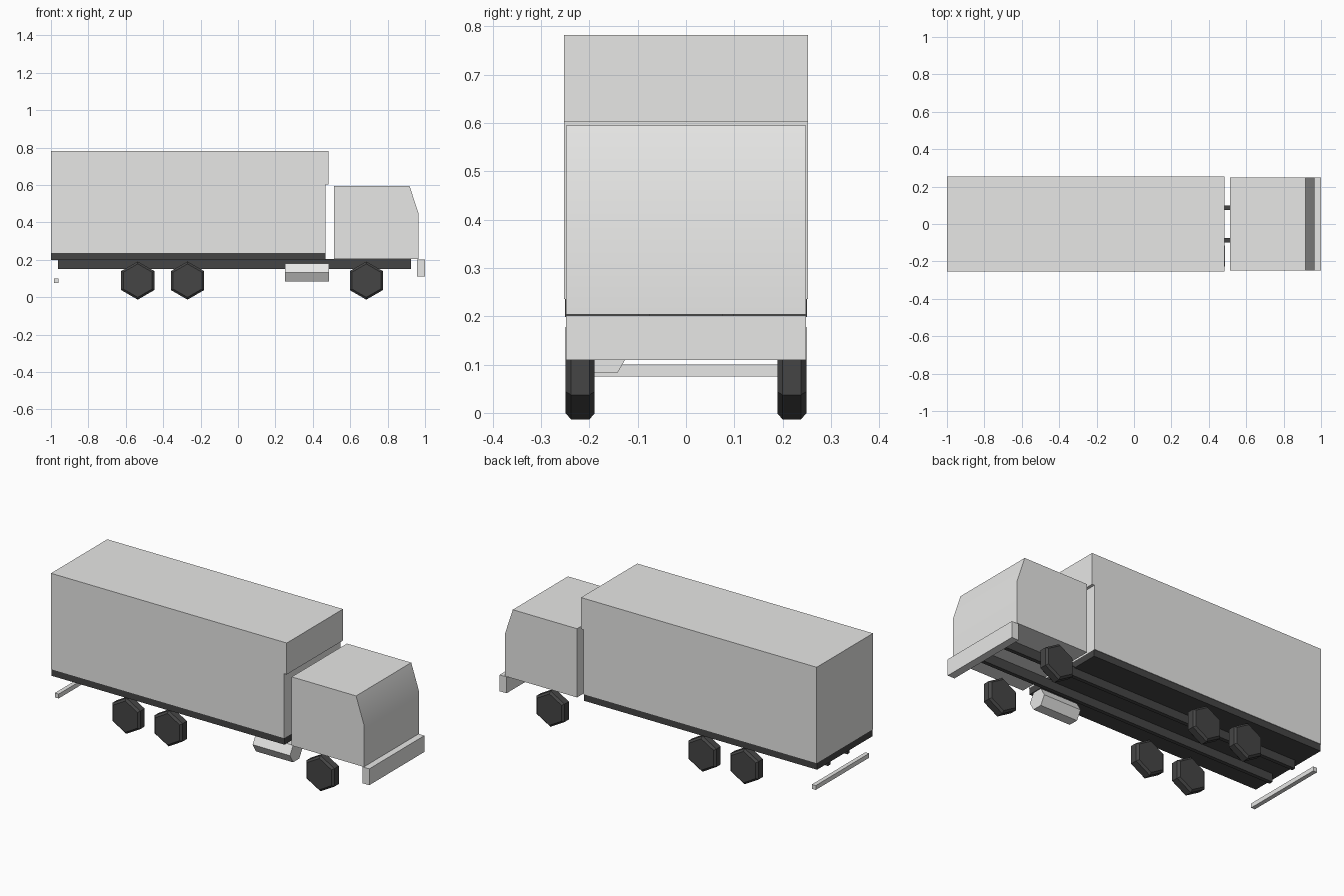
import bpy
import bmesh
import math
from mathutils import Matrix, Vector

cube = bpy.data.objects.get("Cube")
if cube:
    bpy.data.objects.remove(cube, do_unlink=True)


def material(name, rgb):
    m = bpy.data.materials.new(name)
    m.use_nodes = True
    color = (*rgb, 1)
    m.diffuse_color = color
    m.node_tree.nodes["Principled BSDF"].inputs["Base Color"].default_value = color
    return m


GREY = material("light grey paint", (0.8, 0.8, 0.79))
DARK = material("dark rubber and steel", (0.06, 0.06, 0.06))


def finish(name, bm, mat):
    bmesh.ops.recalc_face_normals(bm, faces=bm.faces)
    mesh = bpy.data.meshes.new(name)
    bm.to_mesh(mesh)
    bm.free()
    mesh.materials.append(mat)
    ob = bpy.data.objects.new(name, mesh)
    bpy.context.collection.objects.link(ob)
    return ob


def box(name, mat, x, y, z):
    """Box from (min, max) pairs."""
    bm = bmesh.new()
    bmesh.ops.create_cube(bm, size=1)
    for v in bm.verts:
        v.co = [lo + (c + 0.5) * (hi - lo) for c, (lo, hi) in zip(v.co, (x, y, z))]
    return finish(name, bm, mat)


def side_profile(name, mat, points, half_width):
    """Side outline in x and z, extruded across the vehicle."""
    bm = bmesh.new()
    face = bm.faces.new([bm.verts.new((x, -half_width, z)) for x, z in points])
    new = bmesh.ops.extrude_face_region(bm, geom=[face])["geom"]
    verts = [g for g in new if isinstance(g, bmesh.types.BMVert)]
    bmesh.ops.translate(bm, verts=verts, vec=(0, 2 * half_width, 0))
    return finish(name, bm, mat)


def hex_prism(name, mat, radius, length, axis, center, turn=0.0, chamfer=0.0):
    """Six-sided cylinder along x or y, with optional chamfered rims."""
    bm = bmesh.new()
    bmesh.ops.create_cone(bm, cap_ends=True, segments=6, radius1=radius,
                          radius2=radius, depth=length)
    bmesh.ops.rotate(bm, verts=bm.verts, matrix=Matrix.Rotation(turn, 3, "Z"))
    if chamfer:
        rims = [e for e in bm.edges if abs(e.verts[0].co.z - e.verts[1].co.z) < 0.001]
        bmesh.ops.bevel(bm, geom=rims, offset=chamfer, segments=1, affect="EDGES")
    to_axis = Vector((0, 0, 1)).rotation_difference(Vector(axis)).to_matrix()
    bmesh.ops.rotate(bm, verts=bm.verts, matrix=to_axis)
    bmesh.ops.translate(bm, verts=bm.verts, vec=center)
    return finish(name, bm, mat)


# Cargo body with a shallow overhang at the front, on a dark floor
side_profile("cargo_box", GREY,
             [(-1, 0.236), (0.468, 0.236), (0.468, 0.603),
              (0.484, 0.603), (0.484, 0.782), (-1, 0.782)], 0.253)
box("cargo_floor", DARK, (-1, 0.468), (-0.25, 0.25), (0.198, 0.236))

# Cab with raked windscreen, softly shaded across the front
cab = side_profile("cab", GREY,
                   [(0.512, 0.204), (0.966, 0.204), (0.966, 0.445),
                    (0.917, 0.595), (0.512, 0.595)], 0.248)
bpy.context.view_layer.objects.active = cab
cab.select_set(True)
bpy.ops.object.shade_smooth_by_angle(angle=math.radians(30))
cab.select_set(False)

# Bumpers
box("front_bumper", GREY, (0.956, 1), (-0.248, 0.248), (0.109, 0.202))
box("rear_bumper", GREY, (-0.985, -0.961), (-0.24, 0.24), (0.075, 0.1))

# Chassis rails and wheels on both sides
for side, s in (("left", 1), ("right", -1)):
    box(f"chassis_rail_{side}", DARK, (-0.962, 0.926),
        tuple(sorted((s * 0.076, s * 0.098))), (0.151, 0.204))
    for axle, x in (("front", 0.686), ("middle", -0.27), ("rear", -0.536)):
        hex_prism(f"{axle}_wheel_{side}", DARK, 0.102, 0.06, (0, 1, 0),
                  (x, s * 0.219, 0.0885), turn=0, chamfer=0.011)

# Fuel tank on the right side
tank = hex_prism("fuel_tank", GREY, 0.056, 0.235, (1, 0, 0),
                 (0.368, -0.17, 0.131), turn=0)
